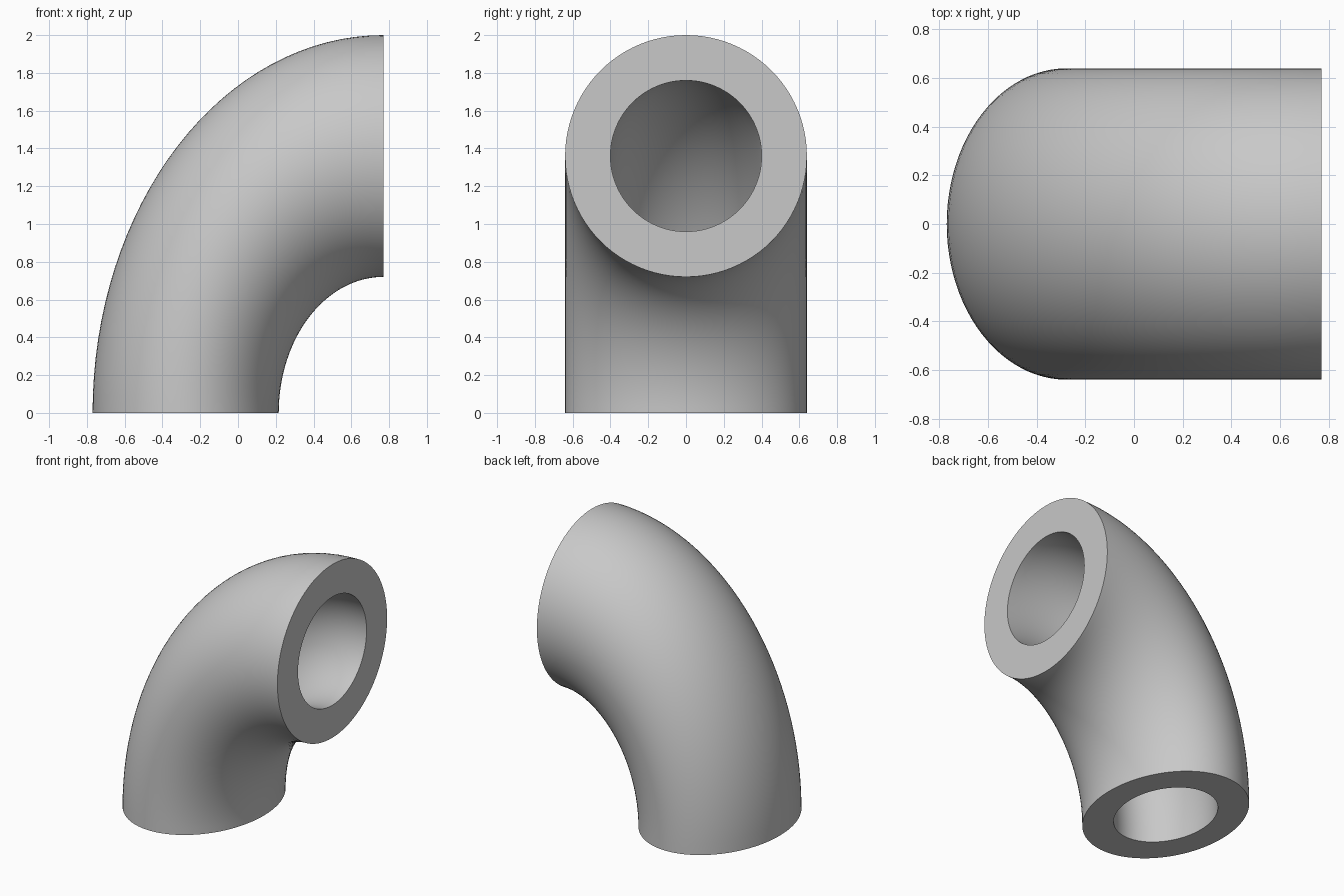
import bpy
import bmesh
from math import cos, sin, pi, radians
from mathutils import Vector

cube = bpy.data.objects.get("Cube")
if cube:
    bpy.data.objects.remove(cube, do_unlink=True)

BEND = 1.36        # radius of the bend's centre line
OUTER, BORE = 0.64, 0.40
SQUASH = 0.77      # the bend is narrower along x
STEPS, SIDES = 32, 96

# Plain grey material
grey = bpy.data.materials.new("plain grey")
grey.use_nodes = True
colour = (0.58, 0.58, 0.58, 1)
grey.diffuse_color = colour
grey.node_tree.nodes["Principled BSDF"].inputs["Base Color"].default_value = colour

bm = bmesh.new()


def ring(radius, turn):
    """Circle of the tube's section, swung round the bend's axis."""
    verts = []
    for i in range(SIDES):
        a = 2 * pi * i / SIDES
        reach = BEND + radius * cos(a)
        verts.append(bm.verts.new(Vector((
            SQUASH * (1 - reach * cos(turn)),
            radius * sin(a),
            reach * sin(turn)))))
    return verts


def bridge(first, second):
    for i in range(SIDES):
        j = (i + 1) % SIDES
        bm.faces.new((first[i], first[j], second[j], second[i]))


# Outer wall and bore, swept a quarter turn
turns = [pi / 2 * s / STEPS for s in range(STEPS + 1)]
wall = [ring(OUTER, t) for t in turns]
bore = [ring(BORE, t) for t in turns]
for s in range(STEPS):
    bridge(wall[s], wall[s + 1])
    bridge(bore[s + 1], bore[s])

# Flat annular ends
bridge(bore[0], wall[0])
bridge(wall[-1], bore[-1])
bmesh.ops.recalc_face_normals(bm, faces=bm.faces)

mesh = bpy.data.meshes.new("pipe_elbow")
bm.to_mesh(mesh)
bm.free()
mesh.materials.append(grey)
elbow = bpy.data.objects.new("pipe_elbow", mesh)
bpy.context.collection.objects.link(elbow)

# Smooth walls with crisp end rims
bpy.ops.object.select_all(action='DESELECT')
elbow.select_set(True)
bpy.context.view_layer.objects.active = elbow
bpy.ops.object.shade_smooth_by_angle(angle=radians(35))
